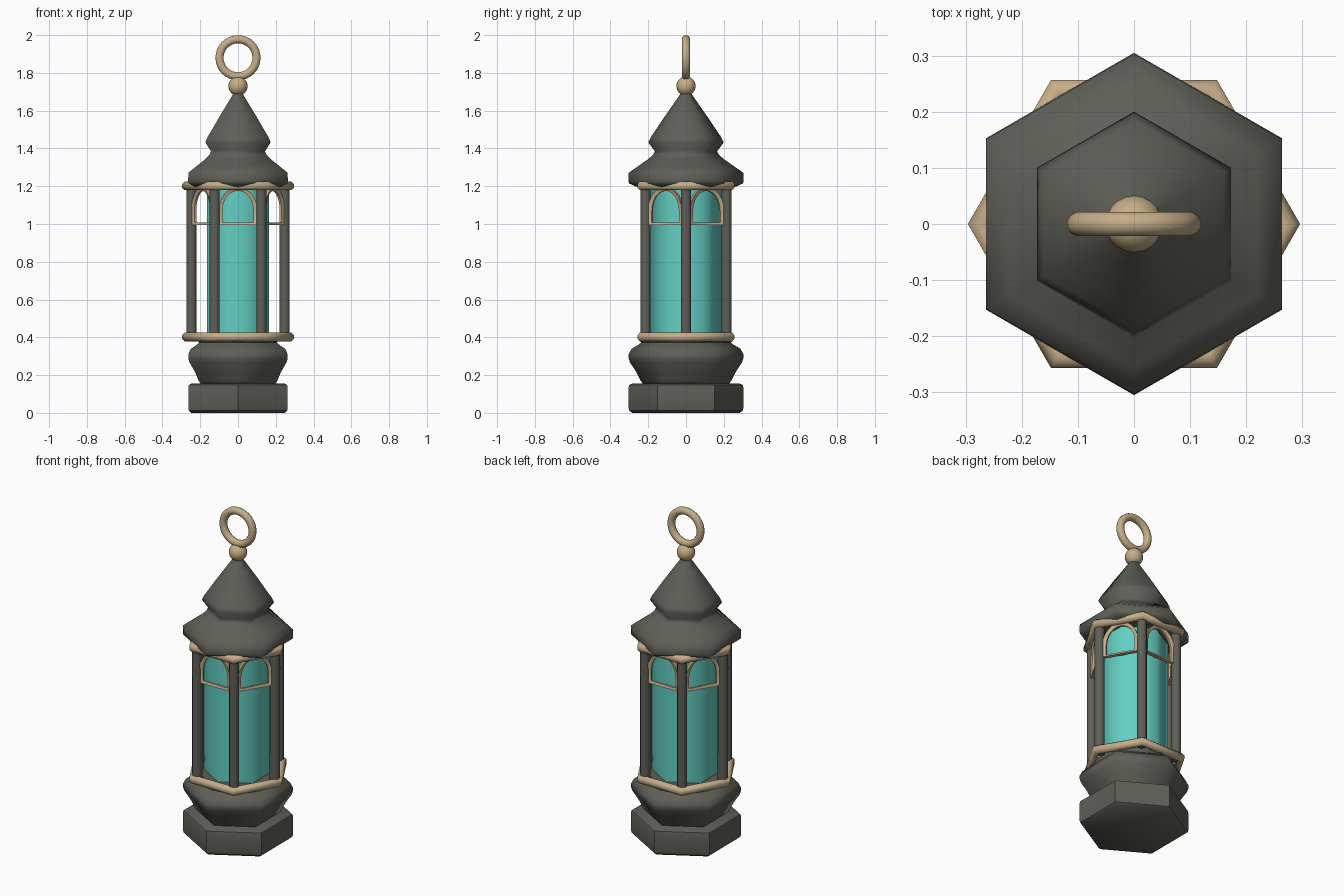
import bpy, bmesh, math
from mathutils import Matrix, Vector

if "Cube" in bpy.data.objects:
    bpy.data.objects.remove(bpy.data.objects["Cube"])


def material(name, rgb):
    m = bpy.data.materials.new(name)
    m.diffuse_color = (*rgb, 1)
    m.use_nodes = True
    m.node_tree.nodes["Principled BSDF"].inputs["Base Color"].default_value = m.diffuse_color
    return m


IRON = material("dark_iron", (0.115, 0.115, 0.098))
BRASS = material("pale_brass", (0.56, 0.42, 0.25))
GLASS = material("teal_glass", (0.125, 0.62, 0.54))


def finish(bm, name, mat, angle=65):
    bmesh.ops.recalc_face_normals(bm, faces=bm.faces)
    me = bpy.data.meshes.new(name)
    bm.to_mesh(me)
    bm.free()
    me.materials.append(mat)
    ob = bpy.data.objects.new(name, me)
    bpy.context.collection.objects.link(ob)
    bpy.ops.object.select_all(action='DESELECT')
    ob.select_set(True)
    bpy.context.view_layer.objects.active = ob
    bpy.ops.object.shade_smooth_by_angle(angle=math.radians(angle))
    return ob


def lathe(name, profile, mat, sides=6, turn=90, centre=(0, 0), angle=65):
    """Capped turned solid; profile holds (corner radius, height)."""
    bm = bmesh.new()
    rings = []
    for r, z in profile:
        ring = []
        for i in range(sides):
            a = math.radians(turn) + math.tau * i / sides
            ring.append(bm.verts.new((centre[0] + r * math.cos(a),
                                      centre[1] + r * math.sin(a), z)))
        rings.append(ring)
    for lo, hi in zip(rings, rings[1:]):
        for i in range(sides):
            j = (i + 1) % sides
            bm.faces.new((lo[i], lo[j], hi[j], hi[i]))
    bm.faces.new(rings[0])
    bm.faces.new(rings[-1])
    return finish(bm, name, mat, angle)


def torus(name, major, minor, n_major, n_minor, matrix, mat, angle=65):
    bm = bmesh.new()
    grid = []
    for i in range(n_major):
        a = math.tau * i / n_major
        grid.append([])
        for k in range(n_minor):
            b = math.tau * (k + 0.5) / n_minor
            r = major + minor * math.cos(b)
            p = Vector((r * math.cos(a), r * math.sin(a), minor * math.sin(b)))
            grid[-1].append(bm.verts.new(matrix @ p))
    for i in range(n_major):
        for k in range(n_minor):
            i2, k2 = (i + 1) % n_major, (k + 1) % n_minor
            bm.faces.new((grid[i][k], grid[i2][k], grid[i2][k2], grid[i][k2]))
    return finish(bm, name, mat, angle)


def arch_loop(half, bottom, spring, top, steps=12):
    pts = [(-half, bottom)]
    for i in range(steps + 1):
        a = math.pi * (1 - i / steps)
        pts.append((half * math.cos(a), spring + (top - spring) * math.sin(a)))
    return pts + [(half, bottom)]


def arch_frame(name, angle):
    """Arched window outline standing between two posts."""
    outer = arch_loop(0.103, 0.994, 1.07, 1.195)
    inner = arch_loop(0.083, 1.008, 1.07, 1.176)
    rot = Matrix.Rotation(angle, 4, 'Z')
    bm = bmesh.new()
    loops = [[bm.verts.new(rot @ Vector((d, x, z))) for x, z in loop]
             for loop, d in ((outer, 0.226), (inner, 0.219), (inner, 0.207), (outer, 0.204))]
    n = len(outer)
    for a in range(4):
        p, q = loops[a], loops[(a + 1) % 4]
        for i in range(n):
            j = (i + 1) % n
            bm.faces.new((p[i], p[j], q[j], q[i]))
    return finish(bm, name, BRASS, 40)


# Foot block and swelling bowl above it
lathe("foot_block", [(0.285, 0.005), (0.300, 0.012), (0.304, 0.025), (0.304, 0.135),
                     (0.300, 0.148), (0.285, 0.155)], IRON, angle=40)
lathe("base_bowl", [(0.225, 0.15), (0.24, 0.17), (0.262, 0.215), (0.297, 0.268),
                    (0.304, 0.29), (0.304, 0.31), (0.288, 0.34), (0.25, 0.362),
                    (0.238, 0.372), (0.25, 0.39), (0.245, 0.405)], IRON)

# Glass body
lathe("glass_chamber", [(0.19, 0.40), (0.19, 1.20)], GLASS)

# Six posts and the arched frames between them
for i in range(6):
    a = math.tau * i / 6
    lathe(f"post_{i + 1}", [(0.029, 0.39), (0.029, 1.21)], IRON, 8, 22.5,
          (0.247 * math.cos(a), 0.247 * math.sin(a)))
    arch_frame(f"arch_frame_{i + 1}", a + math.pi / 6)

# Hexagonal trim bands
for name, z in (("lower_band", 0.402), ("upper_band", 1.202)):
    torus(name, 0.273, 0.025, 6, 8, Matrix.Translation((0, 0, z)), BRASS, 50)

# Two-tier bell roof
lathe("roof", [(0.235, 1.19), (0.27, 1.20), (0.302, 1.215), (0.305, 1.225), (0.303, 1.272),
               (0.255, 1.305), (0.205, 1.34), (0.175, 1.365), (0.165, 1.385),
               (0.20, 1.432), (0.185, 1.462), (0.152, 1.51), (0.112, 1.57),
               (0.07, 1.63), (0.032, 1.685), (0.02, 1.71)], IRON)

# Finial ball and hanging ring
bm = bmesh.new()
bmesh.ops.create_uvsphere(bm, u_segments=20, v_segments=12, radius=0.051,
                          matrix=Matrix.Translation((0, 0, 1.73)))
finish(bm, "finial_ball", BRASS)
torus("hanging_ring", 0.098, 0.022, 32, 12,
      Matrix.Translation((0, 0, 1.88)) @ Matrix.Rotation(math.pi / 2, 4, 'X'), BRASS)

# Stand on the ground plane
for ob in bpy.context.scene.objects:
    if ob.name == "foot_block":
        for v in ob.data.vertices:
            if v.co.z < 0.006:
                v.co.z = 0.0
